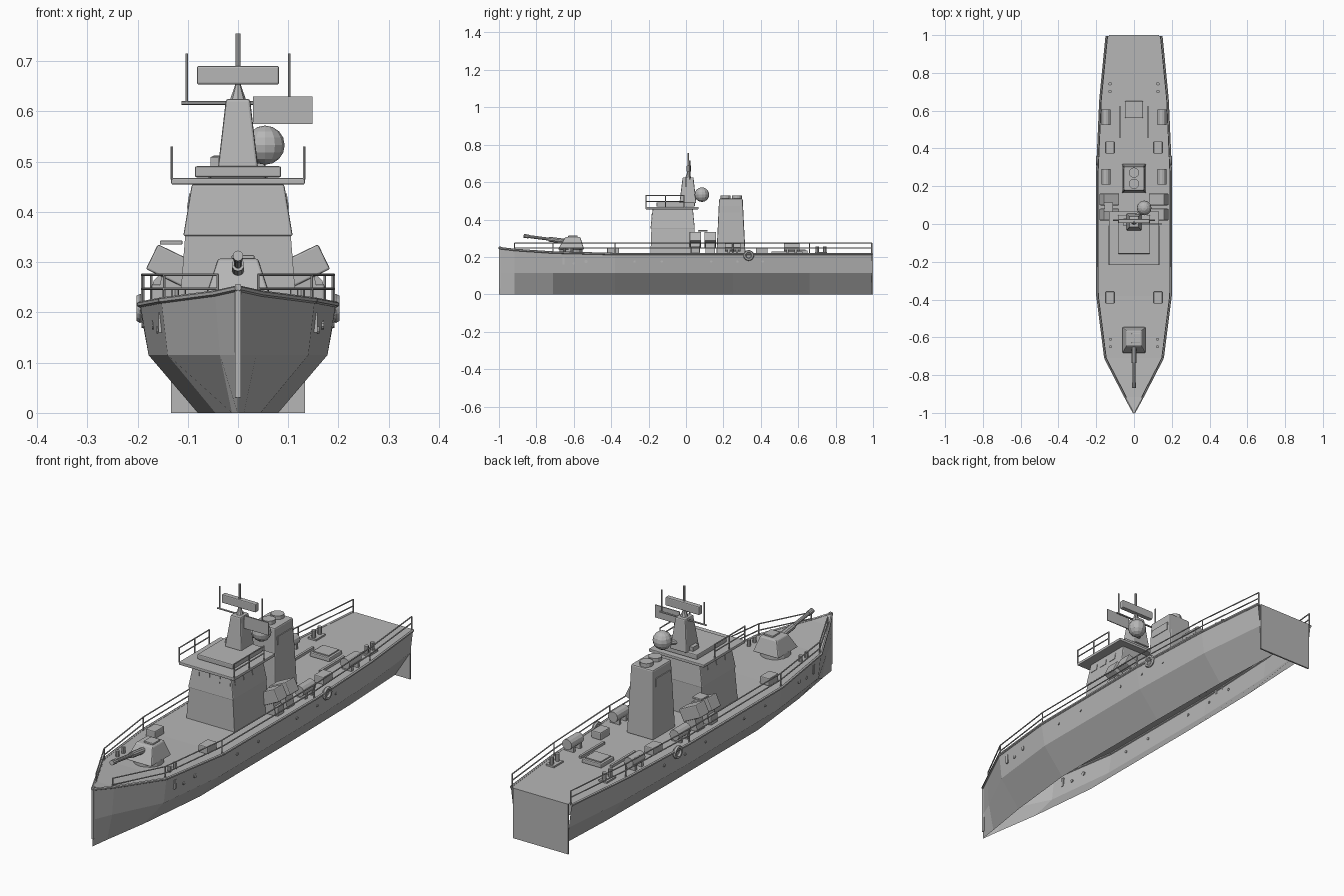
import bpy, bmesh, math
from mathutils import Vector, Matrix

if "Cube" in bpy.data.objects:
    bpy.data.objects.remove(bpy.data.objects["Cube"])


def material(name, v):
    m = bpy.data.materials.new(name)
    m.diffuse_color = (v, v, v, 1)
    m.use_nodes = True
    m.node_tree.nodes["Principled BSDF"].inputs["Base Color"].default_value = m.diffuse_color
    return m


GREY = material("naval grey", 0.47)


def finish(name, bm, bevel=0, smooth=False):
    bmesh.ops.recalc_face_normals(bm, faces=bm.faces)
    me = bpy.data.meshes.new(name)
    bm.to_mesh(me)
    bm.free()
    me.materials.append(GREY)
    for p in me.polygons:
        p.use_smooth = smooth
    ob = bpy.data.objects.new(name, me)
    bpy.context.collection.objects.link(ob)
    if bevel:
        b = ob.modifiers.new("bevel", 'BEVEL')
        b.width, b.segments, b.limit_method = bevel, 2, 'ANGLE'
    return ob


def frustum(name, bottom, top, bevel=0):
    """Tapered block: bottom and top are (x0, x1, y0, y1, z)."""
    bm = bmesh.new()
    rings = [[bm.verts.new((x, y, r[4])) for x, y in
              ((r[0], r[2]), (r[1], r[2]), (r[1], r[3]), (r[0], r[3]))] for r in (bottom, top)]
    for r in rings:
        bm.faces.new(r)
    for i in range(4):
        j = (i + 1) % 4
        bm.faces.new((rings[0][i], rings[0][j], rings[1][j], rings[1][i]))
    return finish(name, bm, bevel)


def box(name, c, s, bevel=0, tilt=0):
    """Box at centre c with size s, tilted about the y axis."""
    x, y, z = (v / 2 for v in s)
    ob = frustum(name, (-x, x, -y, y, -z), (-x, x, -y, y, z), bevel)
    ob.location = c
    ob.rotation_euler.y = tilt
    return ob


def tubes(name, segs, r, n=6, r2=None):
    """Straight rods between point pairs, joined in one object."""
    bm = bmesh.new()
    for a, b in segs:
        a, b = Vector(a), Vector(b)
        d = b - a
        m = Matrix.Translation((a + b) / 2) @ d.to_track_quat('Z', 'Y').to_matrix().to_4x4()
        bmesh.ops.create_cone(bm, cap_ends=True, segments=n, radius1=r,
                              radius2=r if r2 is None else r2, depth=d.length, matrix=m)
    return finish(name, bm)


# Hull stations: y, deck half width, chine half width, bottom half width, deck height
ST = [(-1, .001, .001, .001, .25), (-.917, .046, .036, .012, .24), (-.71, .153, .14, .045, .226),
      (-.38, .195, .178, .08, .218), (.25, .197, .178, .08, .218),
      (.66, .179, .165, .075, .218), (.995, .146, .133, .06, .218)]


def deck(y, k=1):
    for a, b in zip(ST, ST[1:]):
        if a[0] <= y <= b[0]:
            t = (y - a[0]) / (b[0] - a[0])
            return a[k] + t * (b[k] - a[k])
    return ST[-1][k]


def hull_x(y, z):
    """Half width of the upper hull side at height z."""
    t = (z - .115) / (deck(y, 4) - .115)
    return deck(y, 2) + t * (deck(y, 1) - deck(y, 2))


# Open-bottomed hull shell with deck
bm = bmesh.new()
rows = [[bm.verts.new(p) for p in ((-b, y, 0), (-c, y, .115), (-d, y, z),
                                   (d, y, z), (c, y, .115), (b, y, 0))] for y, d, c, b, z in ST]
for p, q in zip(rows, rows[1:]):
    for i in range(5):
        bm.faces.new((p[i], p[i + 1], q[i + 1], q[i]))
finish("hull", bm)
box("transom", (0, .9965, .109), (.266, .007, .218))
box("stem_bar", (0, -.994, .143), (.011, .012, .225))

# Gunwale strips and railings follow the deck edge
for s in (-1, 1):
    side = "left" if s < 0 else "right"
    pts = [(s * deck(y), y, deck(y, 4) - .002) for y, *_ in ST]
    tubes(side + "_gunwale", list(zip(pts, pts[1:])), .006)
    ys = [-.917, -.71, -.38, .25, .66, .993]
    segs = []
    for z in (.247, .275):
        line = [(s * (deck(y) - .006), y, z) for y in ys]
        segs += list(zip(line, line[1:]))
    segs += [((s * (deck(y) - .006), y, .215), (s * (deck(y) - .006), y, .275)) for y in ys]
    tubes(side + "_railing", segs, .0028)

    # Portholes, hawse slots and life ring on the hull side
    for y, z, r in [(-.535, .175, .009), (-.275, .175, .006), (-.13, .175, .006), (.135, .175, .006),
                    (.275, .175, .006), (.41, .175, .006), (-.6, .165, .007)]:
        x = hull_x(y, z)
        tubes(side + "_porthole", [((s * (x - .004), y, z), (s * (x + .003), y, z))], r, 10)
    box(side + "_hawse_slot", (s * hull_x(-.655, .18), -.655, .18), (.008, .012, .04))
    bpy.ops.mesh.primitive_torus_add(major_segments=16, minor_segments=6, major_radius=.021,
                                     minor_radius=.008, location=(s * .195, .335, .208),
                                     rotation=(0, math.pi / 2, 0))
    ring = bpy.context.object
    ring.name = side + "_life_ring"
    ring.data.materials.append(GREY)

    # Deck lockers, raft canisters, bollards, deck bars
    for y in (-.39, .405):
        box(side + "_locker", (s * .127, y, .233), (.046, .064, .034), .004)
    for y in (.25, .565):
        tubes(side + "_raft", [((s * .148, y - .042, .252), (s * .148, y + .042, .252))], .023, 12)
        for d in (-.022, .022):
            box(side + "_raft_cradle", (s * .148, y + d, .228), (.045, .012, .025))
    box(side + "_aft_bollard_base", (s * .127, .722, .221), (.04, .064, .008))
    tubes(side + "_aft_bollards", [((s * .127, y, .218), (s * .127, y, .257)) for y in (.702, .742)], .009, 8)
    tubes(side + "_fore_bollards", [((s * .125, y, .218), (s * .125, y, .25)) for y in (-.61, -.65)], .008, 8)
    box(side + "_deck_bar", (s * .075, .54, .223), (.01, .165, .012))

    # Tilted launcher boxes on stands
    for y in (.05, .13):
        box(side + "_launcher", (s * .13, y, .291), (.092, .062, .055), .004, -s * .45)
        frustum(side + "_launcher_stand", (s * .13 - .035, s * .13 + .035, y - .025, y + .025, .215),
                (s * .13 - .02, s * .13 + .02, y - .025, y + .025, .28))
    box(side + "_launcher_locker", (s * .15, .05, .236), (.045, .045, .04), .004)

    # Roof side rails and whip aerials
    tubes(side + "_roof_rail",
          [((s * .132, -.215, z), (s * .132, -.01, z)) for z in (.497, .528)] +
          [((s * .132, y, .465), (s * .132, y, .53)) for y in (-.215, -.11, -.01)], .0028)
    tubes(side + "_whip_aerial", [((s * .102, .02, .615), (s * .102, .02, .715))], .003)

box("launcher_cover", (-.133, .09, .339), (.045, .05, .008), .002)

# Deckhouse, bridge and roof plates
frustum("deckhouse", (-.116, .116, -.19, .045, .215), (-.105, .105, -.185, .045, .355))
LO, HI = (-.109, .109, -.19, .047, .352), (-.092, .092, -.178, .037, .455)
frustum("bridge", LO, HI, .004)
box("bridge_roof", (0, -.075, .461), (.266, .284, .013), .003)
box("upper_roof", (0, -.055, .48), (.172, .205, .022), .004)


# Bridge windows: thin plates lying on the sloped walls
def wall(i, z):
    return LO[i] + (HI[i] - LO[i]) * (z - LO[4]) / (HI[4] - LO[4])


Z0, Z1 = .407, .437
for x in (-.075, -.025, .025, .075):
    a, b = (wall(2, z) for z in (Z0, Z1))
    k = .0165
    frustum("front_window", (x - k, x + k, a - .002, a + .003, Z0), (x - k, x + k, b - .002, b + .003, Z1))
for s in (-1, 1):
    a, b = (s * wall(1, z) for z in (Z0, Z1))
    for y in (-.145, -.085, -.025):
        k = .018
        frustum("side_window", (a - .002, a + .002, y - k, y + k, Z0), (b - .002, b + .002, y - k, y + k, Z1))

# Mast, yard, search radar, pole, flag and radome
frustum("mast", (-.04, .04, -.035, .055, .488), (-.024, .024, -.018, .04, .625), .005)
box("mast_locker", (-.047, .01, .499), (.016, .04, .02))
tubes("mast_cone", [((0, .012, .623), (0, .012, .655))], .016, 8, .005)
box("search_radar", (0, .015, .672), (.164, .022, .037), .004)
tubes("mast_pole", [((0, .012, .685), (0, .012, .755))], .005, 8)
tubes("yard", [((-.112, .02, .617), (.112, .02, .617))], .004)
frustum("flag", (.03, .148, -.002, .002, .575), (.03, .148, -.002, .002, .63))
bpy.ops.mesh.primitive_uv_sphere_add(segments=12, ring_count=8, radius=.039, location=(.054, .085, .533))
dome = bpy.context.object
dome.name = "radome"
dome.data.materials.append(GREY)
tubes("radome_arm", [((.0, .03, .52), (.054, .085, .52))], .01, 8)

# Funnel with twin exhausts and side louvres
frustum("funnel", (-.064, .064, .163, .318, .215), (-.054, .054, .177, .303, .512), .006)
tubes("exhausts", [((0, y, .505), (0, y, .528)) for y in (.212, .272)], .027, 12)
for s in (-1, 1):
    box("funnel_louvre", (s * .0565, .24, .455), (.005, .1, .035))

# Aft hatch
box("aft_hatch", (0, .605, .226), (.095, .09, .018), .004)
box("aft_hatch_lid", (0, .605, .237), (.075, .07, .006))

# Deck gun
tubes("gun_ring", [((0, -.615, .215), (0, -.615, .245))], .062, 16)
frustum("turret", (-.062, .062, -.685, -.545, .24), (-.04, .04, -.645, -.565, .307), .005)
box("turret_hatch", (.01, -.605, .31), (.045, .05, .008), .002)
tubes("gun_sleeve", [((0, -.64, .283), (0, -.735, .295))], .013, 10)
tubes("gun_barrel", [((0, -.7, .291), (0, -.865, .312))], .008, 10)
tubes("gun_muzzle", [((0, -.84, .309), (0, -.868, .3125))], .0105, 10)
